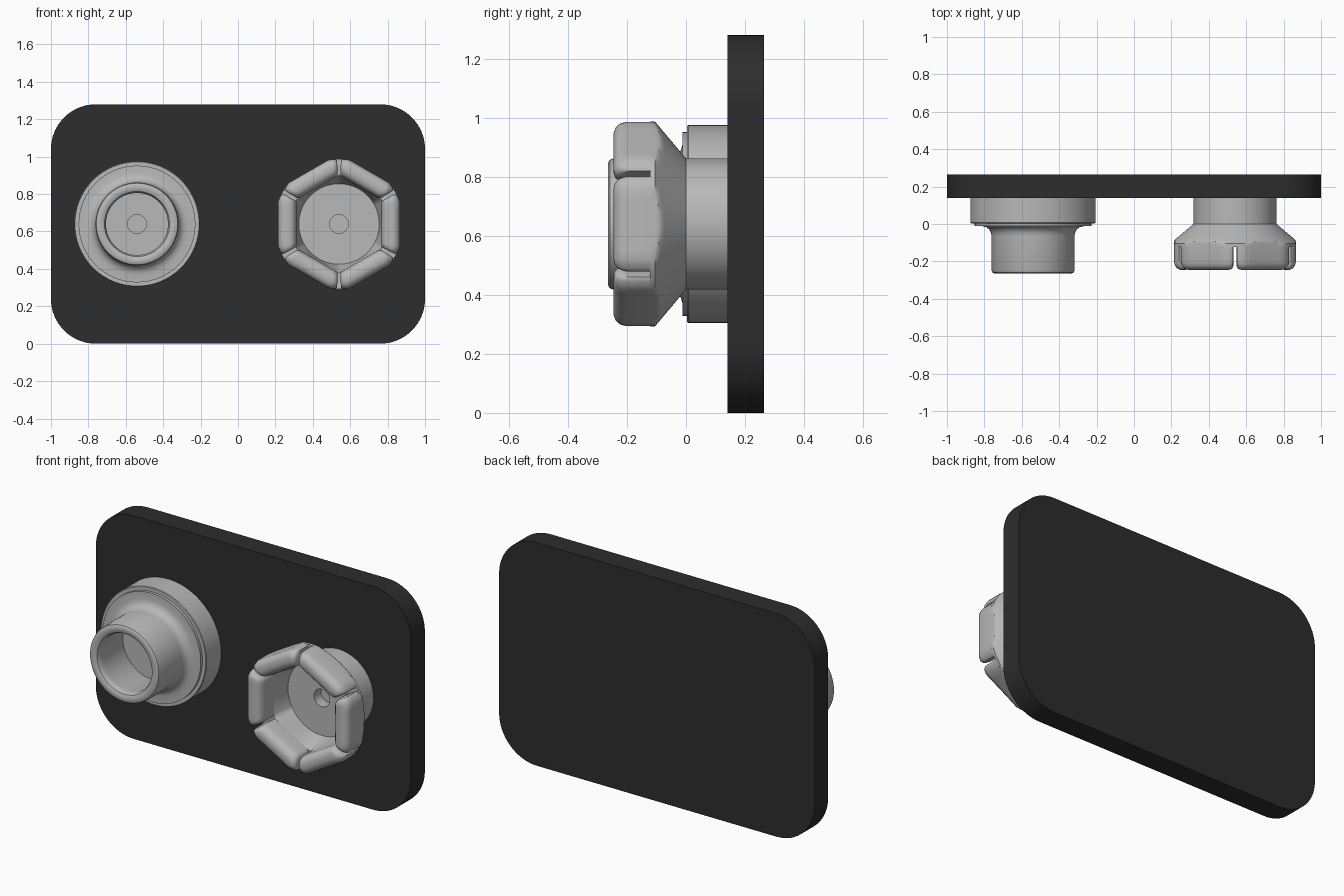
import bpy, bmesh
from math import sin, cos, pi, radians

if "Cube" in bpy.data.objects:
    bpy.data.objects.remove(bpy.data.objects["Cube"])

AXIS_X, AXIS_Z = 0.54, 0.64      # centre line of each fitting
APOTHEM, RADIUS = 0.325, 0.347   # hexagonal grip, trimmed to a circle


def material(name, value):
    m = bpy.data.materials.new(name)
    m.use_nodes = True
    colour = (value, value, value, 1)
    m.diffuse_color = colour
    bsdf = m.node_tree.nodes["Principled BSDF"]
    bsdf.inputs["Base Color"].default_value = colour
    bsdf.inputs["Roughness"].default_value = 0.6
    return m


grey = material("light grey metal", 0.48)
black = material("charcoal plate", 0.026)


def finish(name, bm, mat, x=0.0, z=0.0, angle=35):
    bmesh.ops.recalc_face_normals(bm, faces=bm.faces)
    mesh = bpy.data.meshes.new(name)
    bm.to_mesh(mesh)
    bm.free()
    mesh.materials.append(mat)
    mesh.shade_smooth()
    mesh.set_sharp_from_angle(angle=radians(angle))
    ob = bpy.data.objects.new(name, mesh)
    ob.location = (x, 0, z)
    bpy.context.collection.objects.link(ob)
    return ob


def hexagon(apothem, a):
    """Radius of a hexagon, with a flat side facing angle 0."""
    return apothem / cos((a + pi / 6) % (pi / 3) - pi / 6)


def bridge(bm, loop_a, loop_b, closed=True):
    n = len(loop_a)
    for i in range(n if closed else n - 1):
        j = (i + 1) % n
        bm.faces.new((loop_a[i], loop_a[j], loop_b[j], loop_b[i]))


def lathe(name, profile, x, radius=lambda r, y, a: r, steps=96):
    """Turn (radius, y) points about the y axis and cap both ends."""
    bm = bmesh.new()
    rings = []
    for r, y in profile:
        ring = []
        for i in range(steps):
            a = 2 * pi * i / steps
            rr = radius(r, y, a)
            ring.append(bm.verts.new((rr * cos(a), y, rr * sin(a))))
        rings.append(ring)
    for a, b in zip(rings, rings[1:]):
        bridge(bm, a, b)
    bm.faces.new(rings[0])
    bm.faces.new(rings[-1])
    return finish(name, bm, grey, x, AXIS_Z)


# Backing plate with rounded corners
bm = bmesh.new()
outline = []
CORNER = 0.24
for quarter, (sx, sz) in enumerate([(1, 1), (-1, 1), (-1, -1), (1, -1)]):
    for i in range(17):
        a = (quarter + i / 16) * pi / 2
        outline.append(bm.verts.new((sx * (1 - CORNER) + CORNER * cos(a), 0.14,
                                     sz * (0.64 - CORNER) + CORNER * sin(a))))
face = bm.faces.new(outline)
back = bmesh.ops.extrude_face_region(bm, geom=[face])["geom"]
bmesh.ops.translate(bm, verts=[v for v in back if isinstance(v, bmesh.types.BMVert)],
                    vec=(0, 0.125, 0))
finish("backing_plate", bm, black, 0, 0.64)

# Hollow spout: stepped flange, flared foot, rounded rim, bore and centre hole
lathe("spout", [
    (0.335, 0.141), (0.335, 0.008), (0.332, 0.004), (0.312, 0.004), (0.312, -0.012),
    (0.27, -0.012), (0.25, -0.017), (0.234, -0.029), (0.225, -0.046), (0.222, -0.065),
    (0.222, -0.247), (0.218, -0.258), (0.208, -0.264), (0.188, -0.264),
    (0.174, -0.257), (0.166, -0.24), (0.166, -0.22), (0.19, 0.0),
    (0.05, 0.0), (0.05, 0.05)], -AXIS_X)


# Knob body: stem, cone trimmed by the hexagon, and the hollow inside
def knob_radius(r, y, a):
    if r == 0.227:                       # mouth of the hollow
        return hexagon(r, a)
    return min(r, hexagon(APOTHEM, a))


cone = [(0.222 + (RADIUS - 0.222) * i / 10, -0.105 * i / 10) for i in range(11)]
lathe("knob_body", [(0.222, 0.141)] + cone + [
    (RADIUS, -0.122), (0.227, -0.122), (0.215, -0.012),
    (0.05, -0.012), (0.05, 0.05)], AXIS_X, knob_radius)


# Six rounded grip pads, separated by narrow slots
def pad_section(bm, a, shrink):
    outer = min(hexagon(APOTHEM, a), RADIUS)
    inner = hexagon(0.227, a)
    section = [(outer, -0.118), (outer, -0.205), (outer - 0.005, -0.224),
               (outer - 0.017, -0.238), (outer - 0.035, -0.245),
               (inner + 0.04, -0.245), (inner + 0.021, -0.239),
               (inner + 0.007, -0.224), (inner, -0.2), (inner, -0.118)]
    mid = (outer + inner) / 2
    ring = []
    for r, y in section:
        r = mid + (r - mid) * shrink
        y = -0.118 + (y + 0.118) * shrink
        ring.append(bm.verts.new((r * cos(a), y, r * sin(a))))
    return ring


for k in range(6):
    bm = bmesh.new()
    stops = [(28.3, 0.86), (27.3, 0.94), (25.5, 0.99)]
    stops += [(d, 1.0) for d in (23, 20.5, 15, 10, 5)]
    stops = stops + [(0, 1.0)] + [(-d, s) for d, s in reversed(stops)]
    rings = [pad_section(bm, radians(60 * k + d), s) for d, s in stops]
    for a, b in zip(rings, rings[1:]):
        bridge(bm, a, b)
    bm.faces.new(rings[0])
    bm.faces.new(rings[-1])
    finish(f"grip_pad_{k + 1}", bm, grey, AXIS_X, AXIS_Z, 40)
